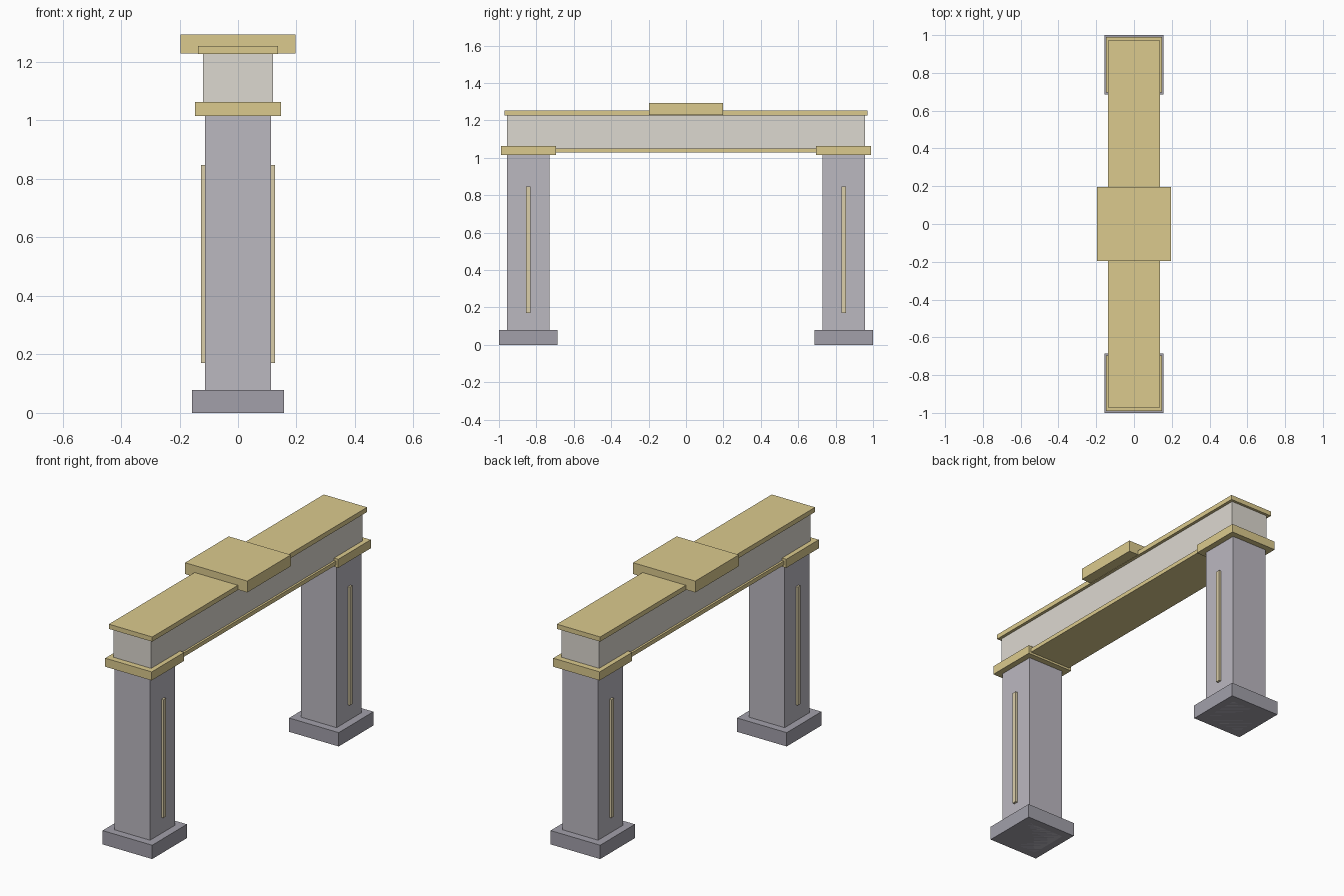
import bpy

if "Cube" in bpy.data.objects:
    bpy.data.objects.remove(bpy.data.objects["Cube"])


def material(name, color):
    m = bpy.data.materials.new(name)
    m.diffuse_color = (*color, 1)
    m.use_nodes = True
    m.node_tree.nodes["Principled BSDF"].inputs["Base Color"].default_value = m.diffuse_color
    return m


GOLD = material("gold_trim", (0.71, 0.59, 0.27))
INLAY = material("pale_gold_inlay", (0.71, 0.62, 0.40))
STONE = material("pillar_stone", (0.50, 0.48, 0.53))
DARK = material("base_stone", (0.36, 0.35, 0.40))
CREAM = material("lintel_stone", (0.72, 0.69, 0.63))


def box(name, x, y, z0, z1, hx, hy, mat):
    """Box centred at x, y with half sizes hx, hy, from z0 up to z1."""
    bpy.ops.mesh.primitive_cube_add(size=1, location=(x, y, (z0 + z1) / 2))
    ob = bpy.context.object
    ob.name = name
    ob.scale = (2 * hx, 2 * hy, z1 - z0)
    bpy.ops.object.transform_apply(location=False, rotation=False, scale=True)
    ob.data.materials.append(mat)
    return ob


# Two pillars with base, capital and side inlays
for end, s in (("front", -1), ("back", 1)):
    y = s * 0.843
    box(end + "_base", 0, y, 0, 0.079, 0.157, 0.157, DARK)
    box(end + "_pillar", 0, y, 0, 1.03, 0.113, 0.113, STONE)
    box(end + "_capital", 0, y, 1.015, 1.064, 0.147, 0.147, GOLD)
    for side, sx in (("left", -1), ("right", 1)):
        box(f"{end}_{side}_inlay", sx * 0.118, y, 0.171, 0.847, 0.008, 0.012, INLAY)

# Lintel with lower trim, top cap and centre block
box("lintel", 0, 0, 1.04, 1.23, 0.12, 0.956, CREAM)
box("lower_trim", 0, 0, 1.027, 1.05, 0.132, 0.72, GOLD)
box("top_cap", 0, 0, 1.227, 1.254, 0.137, 0.971, GOLD)
box("centre_block", 0, 0, 1.229, 1.294, 0.197, 0.197, GOLD)
